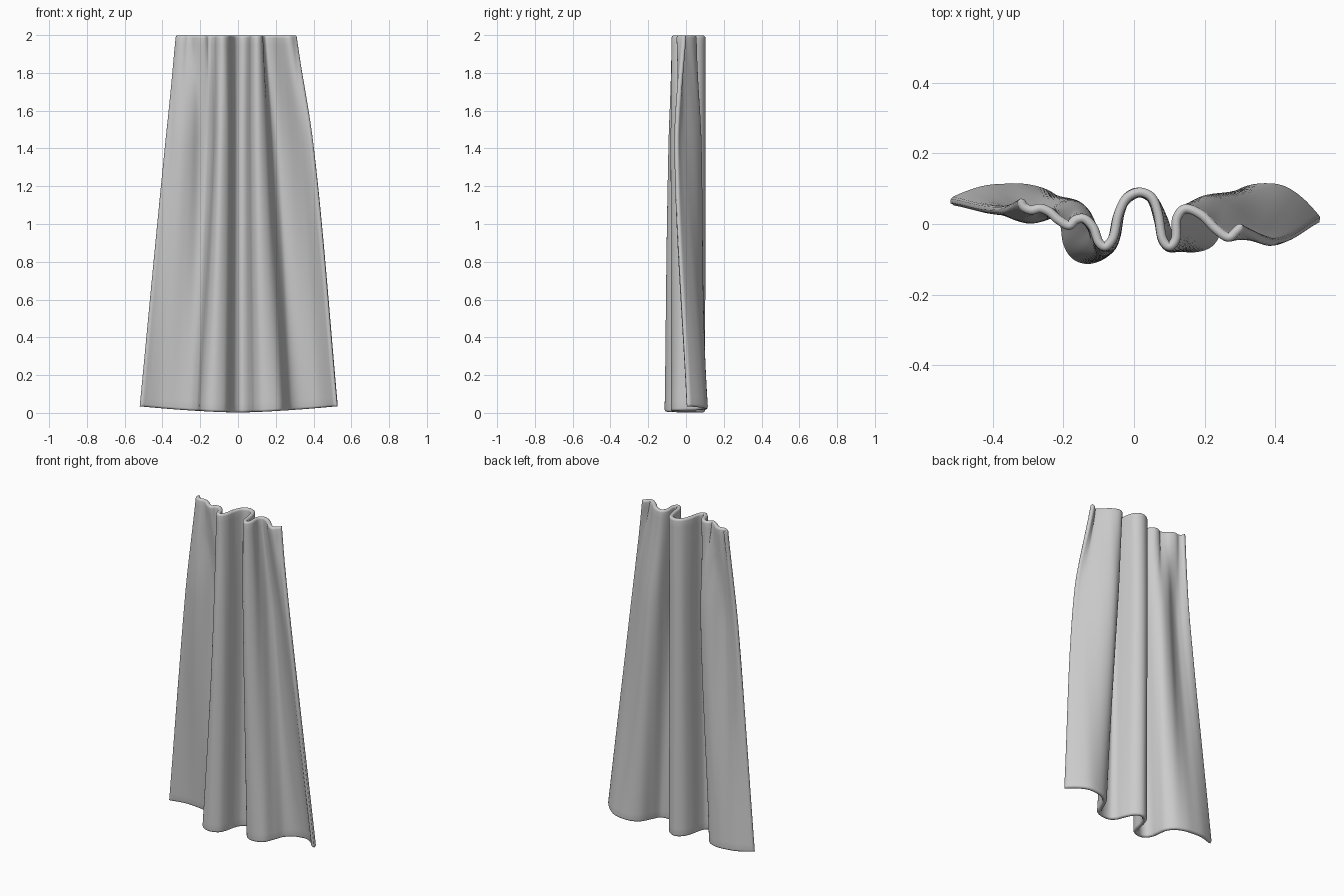
import bpy
import math

if "Cube" in bpy.data.objects:
    bpy.data.objects.remove(bpy.data.objects["Cube"])

# Fold line of the cloth seen from above, at the hem, at z = 1.4 and at the gathered top
HEM = [(-.52, .06), (-.475, .08), (-.42, .097), (-.36, .102), (-.30, .10), (-.24, .08), (-.205, .04),
       (-.195, -.01), (-.188, -.055), (-.165, -.09), (-.125, -.10), (-.08, -.08), (-.06, -.04), (-.047, .02),
       (-.025, .065), (.015, .088), (.055, .067), (.082, .015), (.10, -.033), (.13, -.062), (.175, -.067),
       (.218, -.05), (.245, .005), (.275, .065), (.33, .098), (.41, .10), (.47, .065), (.525, .005)]
MID = [(-.387, .04), (-.36, .035), (-.33, .022), (-.295, .015), (-.255, .025), (-.21, .05), (-.165, .053),
       (-.137, .03), (-.12, -.01), (-.112, -.05), (-.095, -.08), (-.065, -.065), (-.05, -.03), (-.04, .03),
       (-.02, .075), (.015, .09), (.05, .07), (.07, .01), (.082, -.045), (.107, -.068), (.14, -.045),
       (.155, .0), (.175, .05), (.215, .07), (.27, .045), (.335, -.01), (.37, -.038), (.40, -.055)]
TOP = [(-.32, .072), (-.312, .05), (-.29, .04), (-.265, .045), (-.24, .035), (-.215, .012), (-.185, -.005),
       (-.165, .012), (-.14, .015), (-.115, -.01), (-.10, -.05), (-.08, -.063), (-.058, -.035), (-.045, .025),
       (-.022, .072), (.015, .09), (.05, .075), (.068, .03), (.08, -.04), (.10, -.063), (.118, -.04),
       (.12, .015), (.145, .043), (.19, .025), (.23, -.015), (.265, -.038), (.288, -.02), (.306, -.002)]
STEPS, ROWS, BREAK = 6, 40, 0.7
THICK = 0.026


def spline(pts):
    """Catmull-Rom curve through the points."""
    p = [pts[0]] + pts + [pts[-1]]
    out = []
    for i in range(1, len(p) - 2):
        for s in range(STEPS):
            t = s / STEPS
            out.append(tuple(
                0.5 * (2 * b + (c - a) * t + (2 * a - 5 * b + 4 * c - d) * t * t
                       + (3 * b - a - 3 * c + d) * t ** 3)
                for a, b, c, d in zip(*p[i - 1:i + 3])))
    return out + [pts[-1]]


def rise(a, b, c, t):
    """Smooth blend from hem a, through b, to top c."""
    slope = c - a
    if t < BREAK:
        p, q, h, u = a, b, BREAK, t / BREAK
        m0, m1 = (b - a) / BREAK, slope
    else:
        p, q, h, u = b, c, 1 - BREAK, (t - BREAK) / (1 - BREAK)
        m0, m1 = slope, (c - b) / (1 - BREAK)
    return ((2 * u**3 - 3 * u**2 + 1) * p + (u**3 - 2 * u**2 + u) * h * m0
            + (3 * u**2 - 2 * u**3) * q + (u**3 - u**2) * h * m1)


def rounding(d):
    """Share of the full thickness at distance d from a border."""
    r = THICK / 2
    return 1.0 if d >= r else math.sqrt(max(0.0, 1 - (1 - d / r) ** 2))


# Row heights, with extra rows close to hem and top for the rounded rim
rim = [0, .0004, .0012, .0025, .0042, .0065]
levels = rim + [i / ROWS for i in range(1, ROWS)] + [1 - v for v in reversed(rim)]

# Draped cloth sheet, with the hem rising slightly towards both sides
hem, mid, top = spline(HEM), spline(MID), spline(TOP)
n = len(hem)
verts, faces, weights = [], [], []
for t in levels:
    row = []
    for a, b, c in zip(hem, mid, top):
        z0 = 0.002 + 0.033 * (abs(a[0]) / 0.525) ** 1.5
        row.append((rise(a[0], b[0], c[0], t), rise(a[1], b[1], c[1], t), z0 + (1.998 - z0) * t))
    run = [0.0]
    for p, q in zip(row, row[1:]):
        run.append(run[-1] + math.dist(p, q))
    weights += [max(0.08, rounding(min(s, run[-1] - s)) * rounding(2 * min(t, 1 - t))) for s in run]
    verts += row
for r in range(len(levels) - 1):
    for i in range(n - 1):
        k = r * n + i
        faces.append((k, k + 1, k + n + 1, k + n))
mesh = bpy.data.meshes.new("curtain")
mesh.from_pydata(verts, [], faces)
curtain = bpy.data.objects.new("curtain", mesh)
bpy.context.collection.objects.link(curtain)
for poly in mesh.polygons:
    poly.use_smooth = True

# Cloth thickness, tapering to rounded borders
group = curtain.vertex_groups.new(name="thickness")
for i, w in enumerate(weights):
    group.add([i], w, 'REPLACE')
solid = curtain.modifiers.new("thickness", 'SOLIDIFY')
solid.thickness = THICK
solid.offset = 0
solid.vertex_group = group.name
